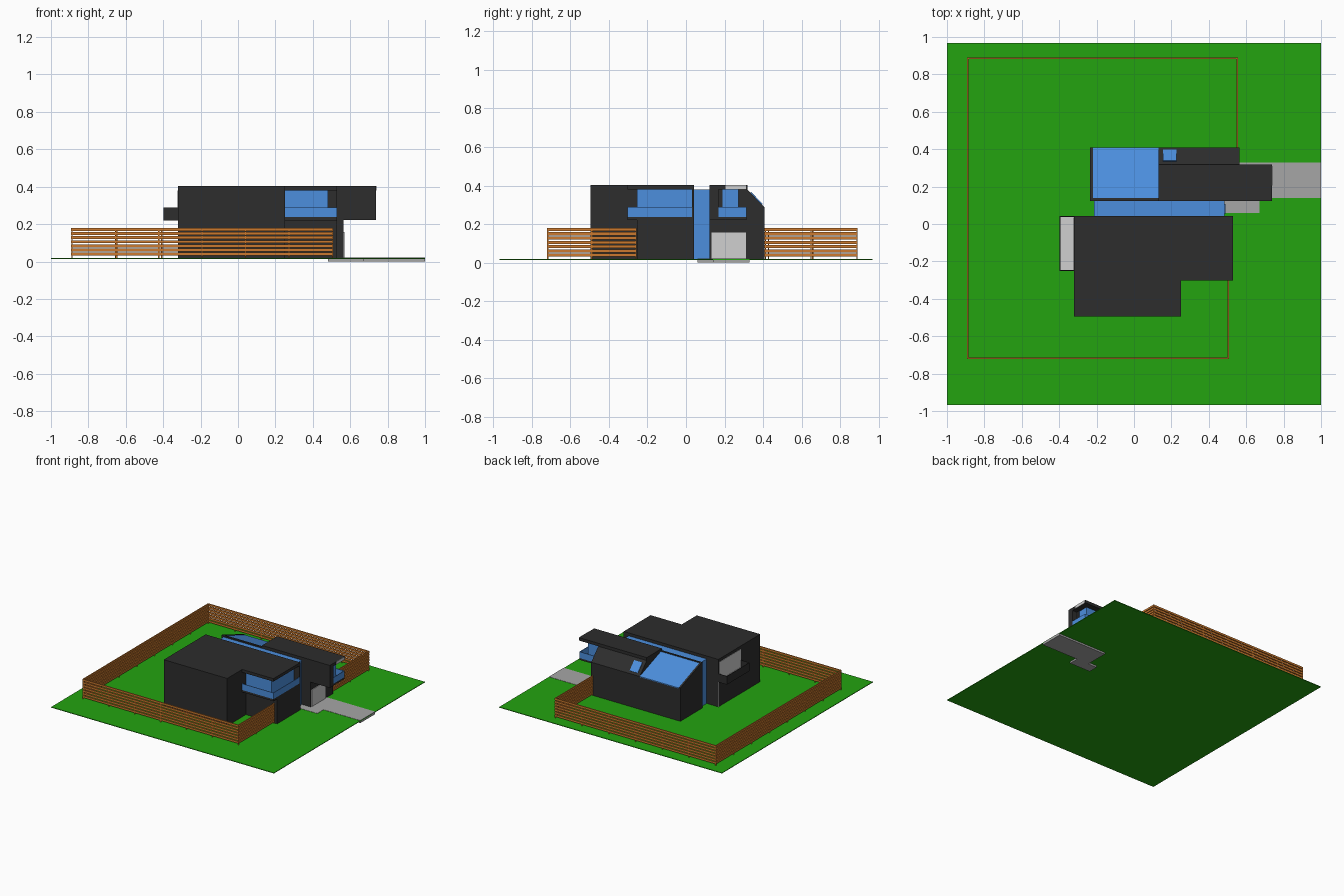
import bpy, bmesh, math
from mathutils import Vector

if "Cube" in bpy.data.objects:
    bpy.data.objects.remove(bpy.data.objects["Cube"])


def material(name, r, g, b):
    lin = [((c / 255 + 0.055) / 1.055) ** 2.4 if c > 10 else c / 255 / 12.92 for c in (r, g, b)]
    m = bpy.data.materials.new(name)
    m.diffuse_color = (*lin, 1)
    m.use_nodes = True
    m.node_tree.nodes["Principled BSDF"].inputs["Base Color"].default_value = m.diffuse_color
    return m


GREEN = material("lawn green", 36, 163, 16)
DARK = material("charcoal", 45, 45, 45)
BLUE = material("glass blue", 76, 143, 222)
WHITE = material("pale grey", 208, 208, 208)
GREY = material("paving grey", 166, 166, 166)
WOOD = material("fence wood", 204, 122, 46)


def finish(name, bm, mat):
    bmesh.ops.recalc_face_normals(bm, faces=bm.faces)
    me = bpy.data.meshes.new(name)
    bm.to_mesh(me)
    bm.free()
    me.materials.append(mat)
    ob = bpy.data.objects.new(name, me)
    bpy.context.collection.objects.link(ob)
    return ob


def add_box(bm, x0, x1, y0, y1, z0, z1):
    vs = bmesh.ops.create_cube(bm, size=1)["verts"]
    for v in vs:
        v.co = Vector((x0 + (v.co.x + .5) * (x1 - x0),
                       y0 + (v.co.y + .5) * (y1 - y0),
                       z0 + (v.co.z + .5) * (z1 - z0)))


def box(name, mat, *dims):
    bm = bmesh.new()
    add_box(bm, *dims)
    return finish(name, bm, mat)


def prism(name, mat, x0, x1, profile):
    """Extrude a (y, z) profile along x."""
    bm = bmesh.new()
    f = bm.faces.new([bm.verts.new((x0, y, z)) for y, z in profile])
    ext = bmesh.ops.extrude_face_region(bm, geom=[f])["geom"]
    bmesh.ops.translate(bm, vec=(x1 - x0, 0, 0),
                        verts=[v for v in ext if isinstance(v, bmesh.types.BMVert)])
    return finish(name, bm, mat)


G = 0.019     # lawn level
TOP = 0.404   # roof level
EAVE = 0.38   # underside of the roof slabs

# site
box("lawn", GREEN, -1, 1, -.968, .968, .014, G)
box("driveway", GREY, .56, 1, .14, .33, 0, .021)
box("front_path", GREY, .48, .67, .06, .14, 0, .021)

# south wing: full height block plus an undercut corner with glazing
box("main_block", DARK, -.32, .25, -.495, .042, G, TOP)
box("corner_ground_floor", DARK, .25, .53, -.255, .042, G, .22)
box("corner_floor_slab", DARK, .25, .53, -.303, .042, .22, .237)
box("corner_roof", DARK, .25, .53, -.303, .042, EAVE, TOP)
box("corner_window", BLUE, .25, .48, -.255, .03, .237, EAVE)
box("corner_end_wall", DARK, .25, .53, .03, .042, .237, EAVE)
box("corner_rail_front", BLUE, .25, .53, -.303, -.298, .237, .288)
box("corner_rail_side", BLUE, .525, .53, -.303, .03, .237, .288)

# west balcony with pale floor and window behind it
box("balcony_base", DARK, -.397, -.32, -.25, .042, .22, .228)
box("balcony_floor", WHITE, -.393, -.32, -.246, .038, .228, .234)
box("balcony_parapet_west", DARK, -.397, -.393, -.25, .042, .228, .288)
box("balcony_parapet_south", DARK, -.397, -.32, -.25, -.246, .228, .288)
box("balcony_parapet_north", DARK, -.397, -.32, .038, .042, .228, .288)
box("balcony_window", WHITE, -.323, -.319, -.246, .034, .234, EAVE)
box("corner_trim", WHITE, -.322, -.317, .036, .044, G, .22)

# glazed hall between the wings, with its entrance door
box("glass_hall", BLUE, -.215, .485, .042, .125, G, EAVE)
box("entrance_door", BLUE, .485, .49, .053, .108, G, .14)

# north wing: glass-roofed part, then chamfered part over the garage
prism("sunroom_walls", DARK, -.235, .13,
      [(.125, G), (.408, G), (.408, .28), (.138, .378), (.125, .378)])
prism("sunroom_glass_roof", BLUE, -.22, .13,
      [(.138, .378), (.408, .28), (.408, .286), (.138, .385)])
box("sunroom_ridge", DARK, -.235, .13, .123, .138, .37, .39)
prism("sunroom_gable_trim", DARK, -.235, -.22,
      [(.125, .37), (.408, .27), (.408, .289), (.138, .39), (.125, .39)])
prism("garage_block", DARK, .13, .565,
      [(.123, G), (.408, G), (.408, .285), (.318, EAVE), (.123, EAVE)])
prism("sloped_skylight", BLUE, .155, .228,
      [(.335, .362), (.394, .2998), (.398, .3035), (.339, .366)])
box("garage_door", WHITE, .565, .57, .132, .31, G, .157)

# cantilevered upper room of the north wing
box("upper_roof", DARK, .13, .738, .123, .318, EAVE, TOP)
box("roof_end_panel", WHITE, .738, .740, .205, .31, EAVE, TOP)
box("upper_floor_slab", DARK, .565, .738, .123, .314, .222, .237)
box("upper_south_wall", DARK, .565, .738, .123, .168, .237, EAVE)
box("upper_window", BLUE, .565, .69, .168, .273, .237, EAVE)
box("upper_post", DARK, .685, .695, .168, .19, .237, EAVE)
box("upper_rail_end", BLUE, .733, .738, .168, .314, .237, .288)
box("upper_rail_side", BLUE, .565, .738, .309, .314, .237, .288)


# slatted fence: each run is horizontal boards on evenly spaced posts
def fence_run(name, a, b):
    bm = bmesh.new()
    t = .004
    x0, x1 = min(a[0], b[0]) - t, max(a[0], b[0]) + t
    y0, y1 = min(a[1], b[1]) - t, max(a[1], b[1]) + t
    for i in range(7):
        z = .031 + i * .0222
        add_box(bm, x0, x1, y0, y1, z, z + .016)
    n = max(2, round(math.dist(a, b) / .23))
    for i in range(n + 1):
        px = a[0] + (b[0] - a[0]) * i / n
        py = a[1] + (b[1] - a[1]) * i / n
        add_box(bm, px - .003, px + .003, py - .003, py + .003, G, .178)
    finish(name, bm, WOOD)


fence = [(.505, -.26), (.505, -.717), (-.888, -.717), (-.888, .886), (.552, .886), (.552, .412)]
for label, a, b in zip(("front_right", "front", "left", "back", "back_right"), fence, fence[1:]):
    fence_run("fence_" + label, a, b)
